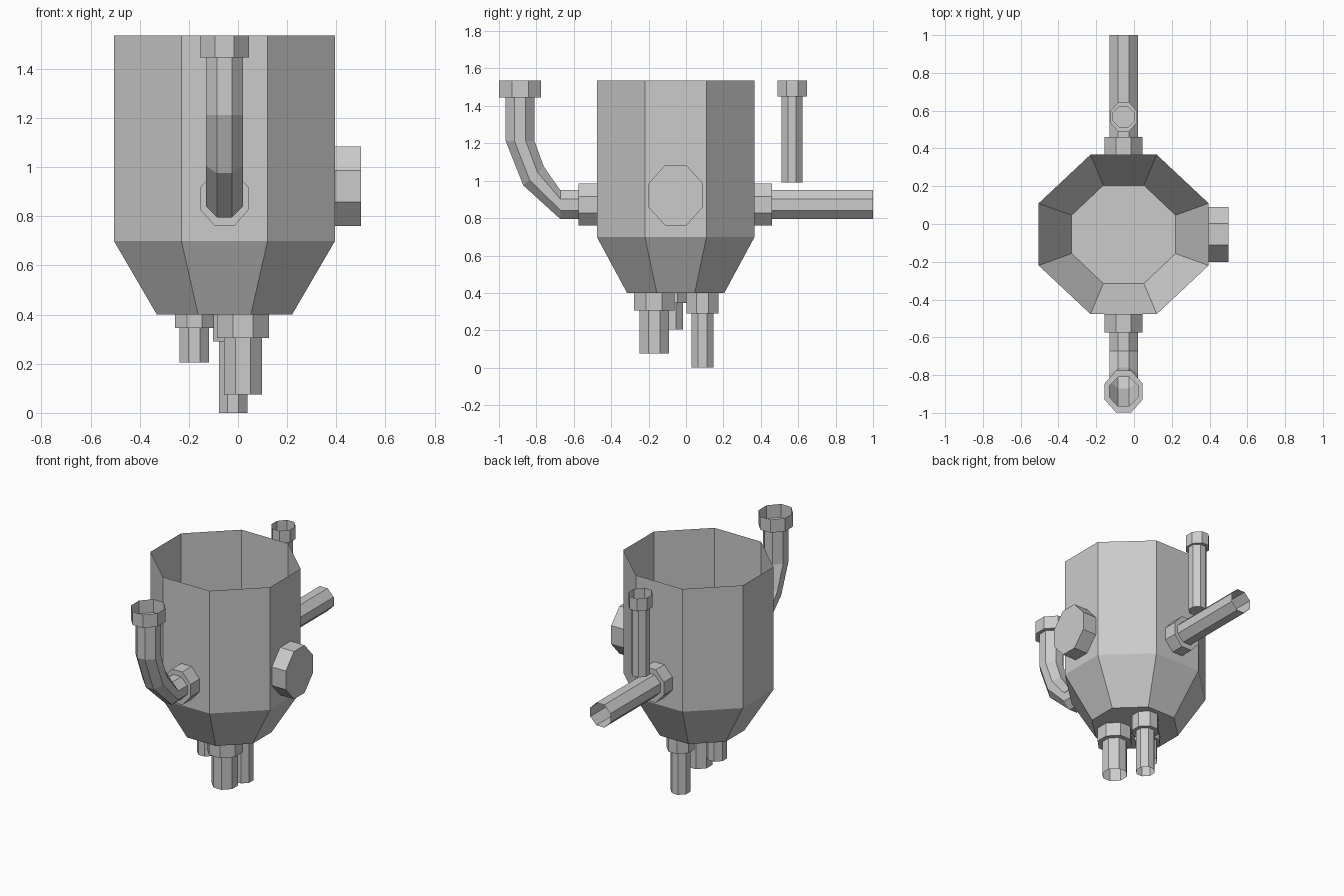
import bpy
import bmesh
from mathutils import Vector

if "Cube" in bpy.data.objects:
    bpy.data.objects.remove(bpy.data.objects["Cube"], do_unlink=True)

GREY = (0.6, 0.6, 0.6, 1)
metal = bpy.data.materials.new("plain_grey")
metal.use_nodes = True
metal.diffuse_color = GREY
metal.node_tree.nodes["Principled BSDF"].inputs["Base Color"].default_value = GREY

X, Y, Z = Vector((1, 0, 0)), Vector((0, 1, 0)), Vector((0, 0, 1))
AXIS = -0.055  # shared centre line of the vessel, in x and y
K = 0.39       # half length of an octagon side relative to its half width
OCTAGON = [(1, -K), (1, K), (K, 1), (-K, 1), (-1, K), (-1, -K), (-K, -1), (K, -1)]


def ring(centre, u, v):
    """Octagon section with half widths given by the vectors u and v."""
    return [Vector(centre) + u * a + v * b for a, b in OCTAGON]


def skin(name, sections, cap_start=False, cap_end=False):
    """Thin sheet running through a list of octagon sections."""
    bm = bmesh.new()
    loops = [[bm.verts.new(p) for p in s] for s in sections]
    for low, high in zip(loops, loops[1:]):
        for i in range(8):
            j = (i + 1) % 8
            bm.faces.new((low[i], low[j], high[j], high[i]))
    if cap_start:
        bm.faces.new(loops[0][::-1])
    if cap_end:
        bm.faces.new(loops[-1])
    bmesh.ops.recalc_face_normals(bm, faces=bm.faces)
    mesh = bpy.data.meshes.new(name)
    bm.to_mesh(mesh)
    bm.free()
    mesh.materials.append(metal)
    obj = bpy.data.objects.new(name, mesh)
    bpy.context.collection.objects.link(obj)
    return obj


def upright(x, y, profile):
    """Sections of a vertical part from (z, half x, half y) triples."""
    return [ring((x, y, z), X * rx, Y * ry) for z, rx, ry in profile]


# Open vessel with a tapered, closed bottom
skin("vessel", upright(AXIS, AXIS, [(0.4, 0.275, 0.26), (0.7, 0.45, 0.422),
                                    (1.535, 0.45, 0.422)]), cap_start=True)

# Round boss on the left side
skin("side_boss", [ring((x, AXIS, 0.922), Y * 0.145, Z * 0.162) for x in (0.395, 0.5)],
     cap_start=True, cap_end=True)

# Collar and straight pipe at the back
PIPE_Z = 0.872
COLLAR_U, COLLAR_V = X * 0.1, Z * 0.112
PIPE_U, PIPE_V = X * 0.076, Z * 0.077
skin("back_pipe", [ring((AXIS, 0.365, PIPE_Z), COLLAR_U, COLLAR_V),
                   ring((AXIS, 0.46, PIPE_Z), COLLAR_U, COLLAR_V),
                   ring((AXIS, 0.46, PIPE_Z), PIPE_U, PIPE_V),
                   ring((AXIS, 1.0, PIPE_Z), PIPE_U, PIPE_V)])

# Collar, bent pipe and cup at the front
MOUTH = -0.887
skin("front_pipe", [ring((AXIS, -0.477, PIPE_Z), COLLAR_U, COLLAR_V),
                    ring((AXIS, -0.575, PIPE_Z), COLLAR_U, COLLAR_V),
                    ring((AXIS, -0.575, PIPE_Z), PIPE_U, PIPE_V),
                    ring((AXIS, -0.672, PIPE_Z), PIPE_U, PIPE_V),
                    ring((AXIS, -0.815, 1.025), PIPE_U, Y * 0.055 + Z * 0.05),
                    ring((AXIS, MOUTH, 1.212), PIPE_U, Y * 0.077),
                    ring((AXIS, MOUTH, 1.445), PIPE_U, Y * 0.077),
                    ring((AXIS, MOUTH, 1.445), COLLAR_U, Y * 0.112),
                    ring((AXIS, MOUTH, 1.535), COLLAR_U, Y * 0.112)])

# Upright tube with a cup, above the back pipe
skin("back_upright_tube", upright(AXIS, 0.567, [(0.99, 0.056, 0.056), (1.45, 0.056, 0.056),
                                                (1.45, 0.07, 0.079), (1.535, 0.07, 0.079)]),
     cap_start=True)

# Drain pipes with collars: x, y, end height, collar height, pipe and collar half widths
DRAINS = {
    "front_drain": (0.02, -0.17, 0.075, 0.305, 0.077, 0.106),
    "back_drain": (-0.02, 0.088, 0.0, 0.29, 0.058, 0.082),
    "side_drain": (-0.177, -0.078, 0.205, 0.345, 0.06, 0.079),
}
for name, (x, y, end, step, pipe, collar) in DRAINS.items():
    skin(name, upright(x, y, [(end, pipe, pipe * 1.03), (step, pipe, pipe * 1.03),
                              (step, collar, collar * 1.03), (0.4, collar, collar * 1.03)]))
